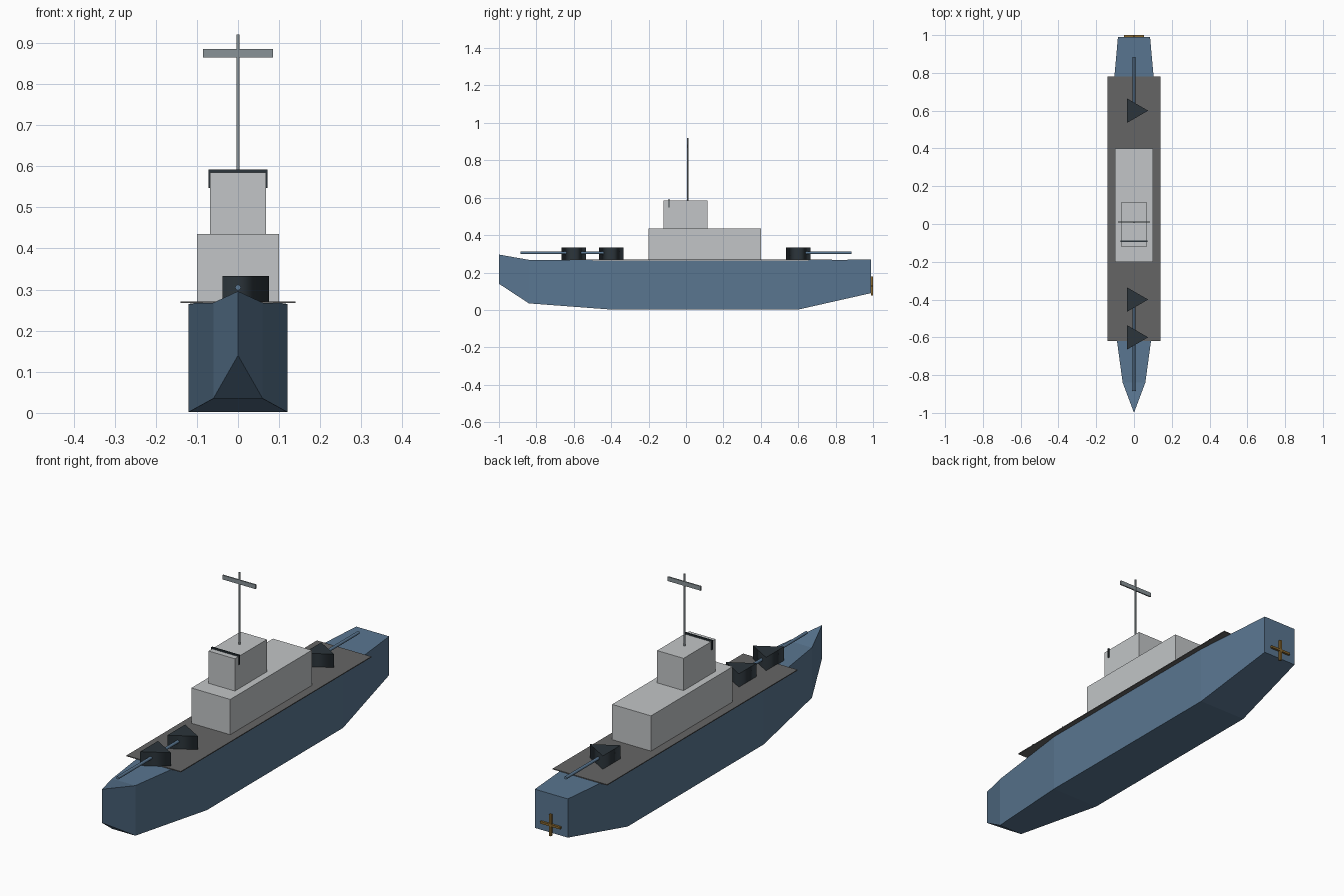
import bpy, bmesh, math
from mathutils import Vector

cube = bpy.data.objects.get("Cube")
if cube:
    bpy.data.objects.remove(cube, do_unlink=True)


def material(name, r, g, b):
    m = bpy.data.materials.new(name)
    m.use_nodes = True
    m.diffuse_color = (r, g, b, 1)
    node = next(n for n in m.node_tree.nodes if n.type == 'BSDF_PRINCIPLED')
    node.inputs["Base Color"].default_value = (r, g, b, 1)
    return m


hull_blue = material("hull_blue", 0.10, 0.18, 0.28)
light_grey = material("light_grey", 0.54, 0.56, 0.57)
deck_grey = material("deck_grey", 0.13, 0.13, 0.13)
gun_dark = material("gun_dark", 0.025, 0.035, 0.043)
steel_grey = material("steel_grey", 0.25, 0.29, 0.31)
bronze = material("bronze", 0.25, 0.14, 0.03)


def finish(name, bm, mat):
    bmesh.ops.recalc_face_normals(bm, faces=bm.faces)
    mesh = bpy.data.meshes.new(name)
    bm.to_mesh(mesh)
    bm.free()
    mesh.materials.append(mat)
    obj = bpy.data.objects.new(name, mesh)
    bpy.context.collection.objects.link(obj)
    return obj


def box(name, low, high, mat):
    bm = bmesh.new()
    bmesh.ops.create_cube(bm, size=1)
    for v in bm.verts:
        v.co = Vector([l if c < 0 else h for c, l, h in zip(v.co, low, high)])
    return finish(name, bm, mat)


def rod(name, start, end, radius, mat, sides=12):
    """Upright or slanted prism; sides are smooth, end caps stay flat."""
    start, end = Vector(start), Vector(end)
    axis = end - start
    turn = Vector((0, 0, 1)).rotation_difference(axis)
    bm = bmesh.new()
    rings = []
    for centre in (start, end):
        ring = []
        for i in range(sides):
            a = math.tau * i / sides
            offset = Vector((math.cos(a), math.sin(a), 0)) * radius
            ring.append(bm.verts.new(centre + turn @ offset))
        rings.append(ring)
        cap = bm.faces.new(ring)
        for e in cap.edges:
            e.smooth = False
    for i in range(sides):
        j = (i + 1) % sides
        f = bm.faces.new((rings[0][i], rings[0][j], rings[1][j], rings[1][i]))
        f.smooth = True
    return finish(name, bm, mat)


# Hull: sections of (y, half width, keel height, top height)
sections = [(-1, 0, 0.14, 0.296), (-0.84, 0.06, 0.035, 0.268),
            (-0.4, 0.12, 0.002, 0.265), (0.6, 0.12, 0.002, 0.265),
            (0.99, 0.085, 0.09, 0.27)]
bm = bmesh.new()
loops = [[bm.verts.new(p) for p in ((-w, y, lo), (w, y, lo), (w, y, hi), (-w, y, hi))]
         for y, w, lo, hi in sections]
for a, b in zip(loops, loops[1:]):
    for i in range(4):
        j = (i + 1) % 4
        bm.faces.new((a[i], a[j], b[j], b[i]))
bm.faces.new(loops[-1])
bmesh.ops.remove_doubles(bm, verts=bm.verts, dist=0.0005)
finish("hull", bm, hull_blue)

# Deck and superstructure
box("deck", (-0.14, -0.62, 0.267), (0.14, 0.78, 0.271), deck_grey)
box("deckhouse", (-0.1, -0.2, 0.27), (0.1, 0.4, 0.435), light_grey)
box("bridge", (-0.068, -0.12, 0.435), (0.068, 0.115, 0.585), light_grey)

# Bridge railing
box("railing_bar", (-0.072, -0.094, 0.583), (0.072, -0.087, 0.592), gun_dark)
for side, x in (("left", 0.07), ("right", -0.07)):
    box("railing_post_" + side, (x - 0.002, -0.094, 0.547),
        (x + 0.002, -0.087, 0.585), gun_dark)

# Mast and yard
rod("mast", (0, 0.01, 0.58), (0, 0.01, 0.92), 0.004, steel_grey)
box("yard", (-0.085, 0.007, 0.865), (0.085, 0.013, 0.885), steel_grey)

# Triangular gun turrets with barrels
for name, y, aim in (("front", -0.6, -1), ("middle", -0.4, -1), ("rear", 0.6, 1)):
    rod(name + "_turret", (0, y, 0.268), (0, y, 0.333), 0.075, gun_dark, sides=3)
    rod(name + "_barrel", (0, y, 0.305), (0, y + aim * 0.285, 0.305), 0.007, hull_blue)

# Propeller blades at the stern
box("propeller_upright", (-0.005, 0.99, 0.078), (0.005, 1, 0.178), bronze)
box("propeller_cross", (-0.052, 0.99, 0.123), (0.052, 1, 0.133), bronze)
